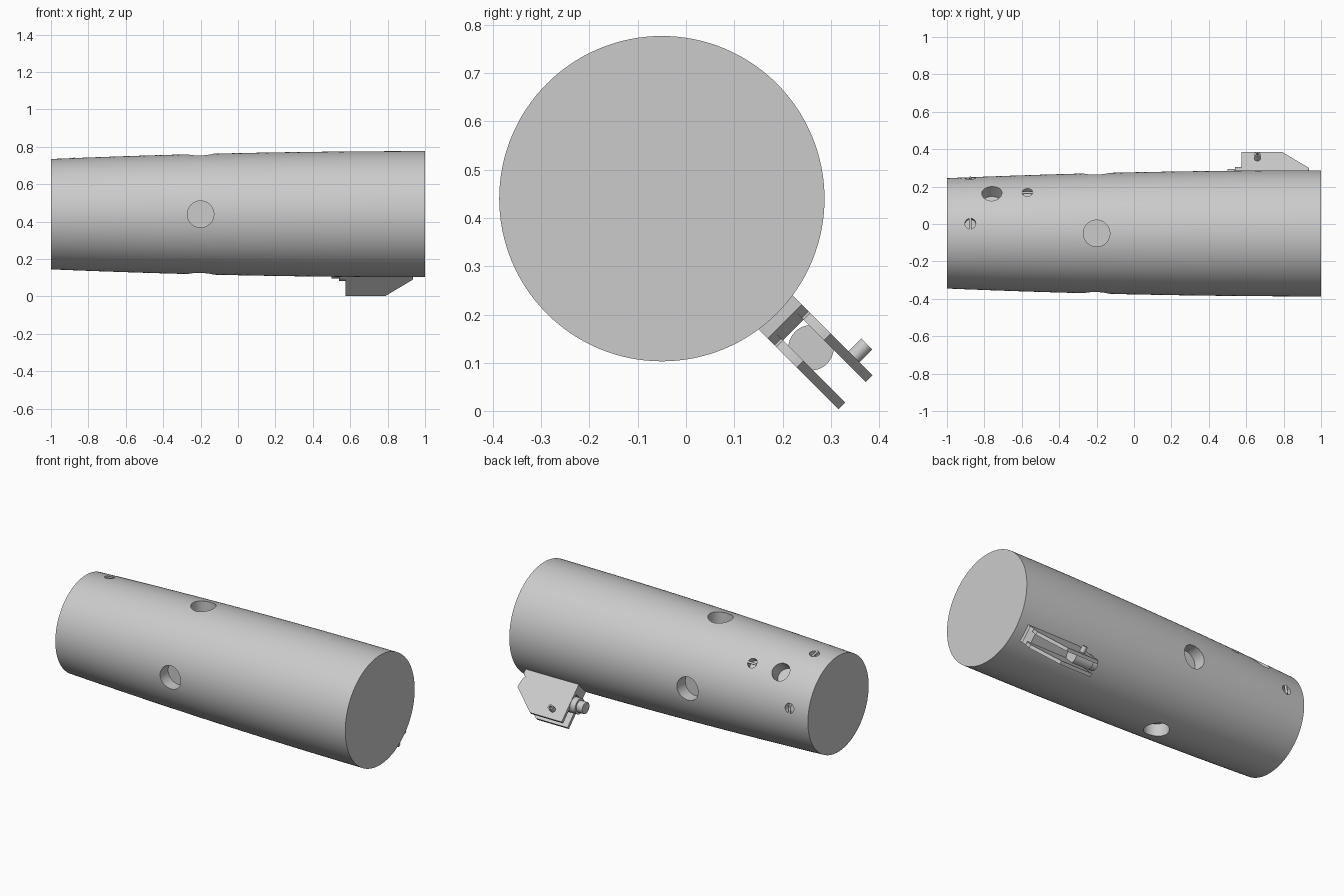
import bpy, bmesh, math
from mathutils import Vector, Matrix

default = bpy.data.objects.get("Cube")
if default:
    bpy.data.objects.remove(default, do_unlink=True)

grey = bpy.data.materials.new("plain grey")
grey.use_nodes = True
grey.diffuse_color = (0.6, 0.6, 0.6, 1)
grey.node_tree.nodes["Principled BSDF"].inputs["Base Color"].default_value = (0.6, 0.6, 0.6, 1)

AXIS_Y, AXIS_Z = -0.05, 0.44
X_DIR = Vector((1, 0, 0))


def radial(deg):
    a = math.radians(deg)
    return Vector((0, math.cos(a), math.sin(a)))


def place(x, deg, r, t=0):
    """Point at distance r from the long axis, shifted t around it."""
    return Vector((x, AXIS_Y, AXIS_Z)) + radial(deg) * r + radial(deg + 90) * t


def body_radius(x):
    return 0.337 - 0.042 * ((1 - x) / 2) ** 2


def finish(name, bm):
    bmesh.ops.recalc_face_normals(bm, faces=bm.faces)
    mesh = bpy.data.meshes.new(name)
    bm.to_mesh(mesh)
    bm.free()
    mesh.materials.append(grey)
    ob = bpy.data.objects.new(name, mesh)
    bpy.context.collection.objects.link(ob)
    return ob


def rod(name, start, end, radius, sides=32):
    bm = bmesh.new()
    d = end - start
    m = Matrix.Translation((start + end) / 2) @ d.to_track_quat('Z', 'Y').to_matrix().to_4x4()
    bmesh.ops.create_cone(bm, cap_ends=True, segments=sides, radius1=radius,
                          radius2=radius, depth=d.length, matrix=m)
    return finish(name, bm)


def prism(name, profile, t0, t1):
    """Extrude an (x, r) profile across the underside mount direction."""
    bm = bmesh.new()
    rings = [[bm.verts.new(place(x, -45, r, t)) for x, r in profile] for t in (t0, t1)]
    bm.faces.new(rings[0])
    bm.faces.new(rings[1])
    n = len(profile)
    for i in range(n):
        j = (i + 1) % n
        bm.faces.new((rings[0][i], rings[0][j], rings[1][j], rings[1][i]))
    return finish(name, bm)


def smooth(ob):
    bpy.ops.object.select_all(action='DESELECT')
    ob.select_set(True)
    bpy.context.view_layer.objects.active = ob
    bpy.ops.object.shade_smooth_by_angle(angle=math.radians(30))


def cut(ob, cutters):
    for c in cutters:
        mod = ob.modifiers.new("cut", 'BOOLEAN')
        mod.operation = 'DIFFERENCE'
        mod.solver = 'EXACT'
        mod.object = c
        bpy.context.view_layer.objects.active = ob
        bpy.ops.object.modifier_apply(modifier=mod.name)
        bpy.data.objects.remove(c, do_unlink=True)


# Tapered solid body
SIDES, STEPS = 128, 16
bm = bmesh.new()
rings = []
for i in range(STEPS + 1):
    x = -1 + 2 * i / STEPS
    rings.append([bm.verts.new(place(x, 360 * k / SIDES, body_radius(x))) for k in range(SIDES)])
for a, b in zip(rings, rings[1:]):
    for k in range(SIDES):
        n = (k + 1) % SIDES
        bm.faces.new((a[k], a[n], b[n], b[k]))
bm.faces.new(rings[0])
bm.faces.new(rings[-1])
body = finish("body", bm)

# Blind holes: four around the middle, one near the narrow end, three small pin pockets
pins = [(-0.875, 80, True), (-0.57, 45, False), (-0.875, 10, True)]
holes = [(-0.2, a, 0.071, 0.08) for a in (0, 90, 180, 270)]
holes.append((-0.76, 45, 0.054, 0.08))
holes += [(x, a, 0.029, 0.035) for x, a, _ in pins]
cut(body, [rod("hole_cutter", place(x, a, body_radius(x) - depth), place(x, a, 0.5), r, 40)
           for x, a, r, depth in holes])
smooth(body)

# Bars across the small pockets
for i, (x, a, across) in enumerate(pins):
    along = radial(a + 90) if across else X_DIR
    c = place(x, a, body_radius(x) - 0.004)
    smooth(rod(f"pocket_bar_{i + 1}", c - along * 0.029, c + along * 0.029, 0.007, 16))

# Mount base with a sloped front
prism("mount_base", [(0.575, 0.32), (0.935, 0.32), (0.935, 0.36), (0.9, 0.385), (0.575, 0.385)],
      -0.05, 0.05)

# Two side plates with a notched, sloped front edge
notch = [(0.925 + 0.01 * math.sin(i * math.pi / 8), 0.385 + 0.015 * i) for i in range(5)]
plate = [(0.575, 0.33), (0.935, 0.33), (0.935, 0.36), (0.915, 0.38)] + notch
plate += [(0.79, 0.567), (0.575, 0.567)]
for side, t0, t1 in (("lower", -0.05, -0.03), ("upper", 0.03, 0.05)):
    prism(f"{side}_mount_plate", plate, t0, t1)

# Round plunger held between the plates, with a narrower tip
smooth(rod("plunger", place(0.54, -45, 0.437), place(0.66, -45, 0.437), 0.047))
smooth(rod("plunger_tip", place(0.5, -45, 0.437), place(0.54, -45, 0.437), 0.035))

# Side pin with a hexagonal socket
side_pin = rod("side_pin", place(0.66, -45, 0.513, 0.03), place(0.66, -45, 0.513, 0.087), 0.016)
cut(side_pin, [rod("socket_cutter", place(0.66, -45, 0.513, 0.07),
                   place(0.66, -45, 0.513, 0.1), 0.009, 6)])
smooth(side_pin)
